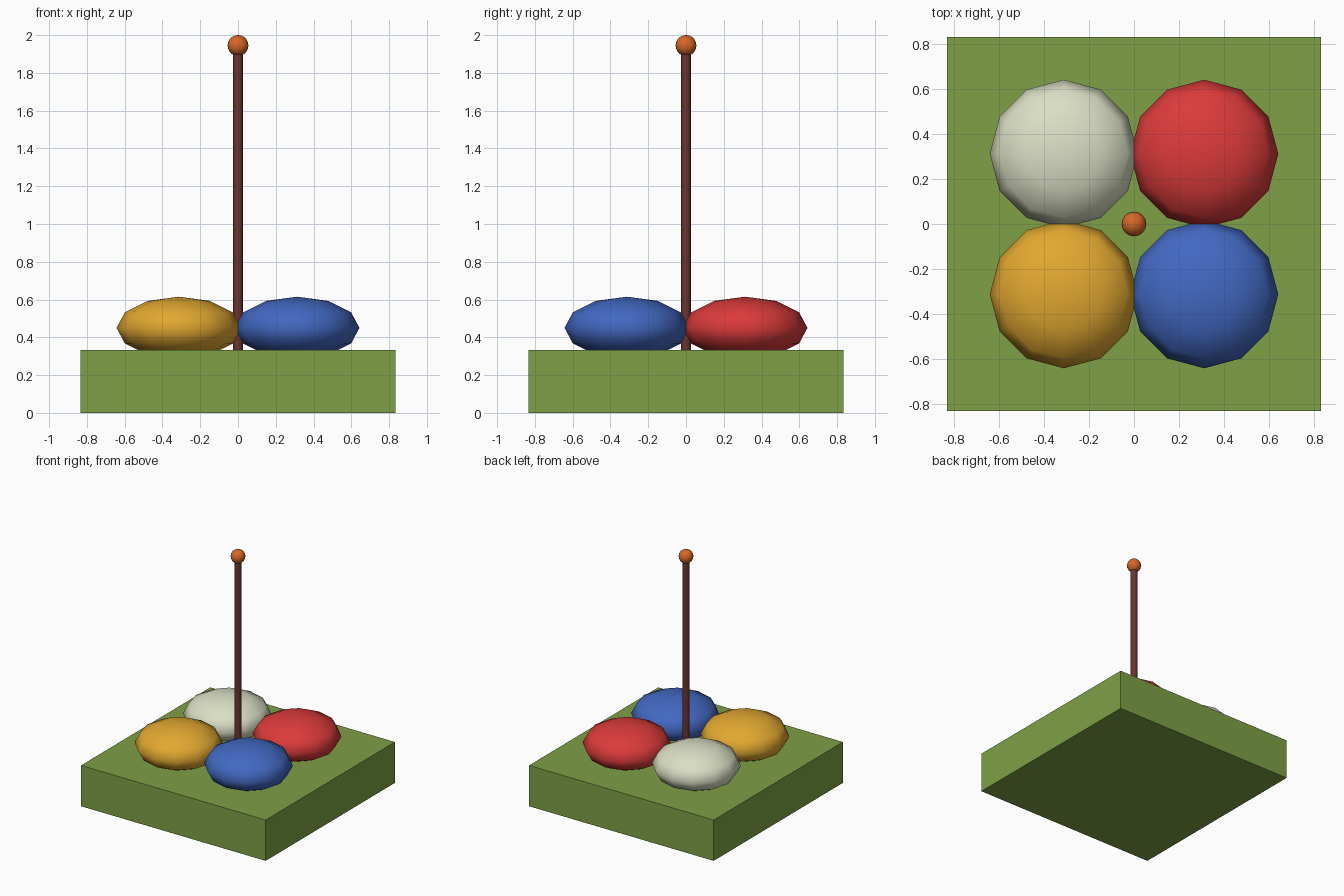
import bpy

if "Cube" in bpy.data.objects:
    bpy.data.objects.remove(bpy.data.objects["Cube"])


def material(name, rgb):
    # sRGB 0-255 to linear
    lin = [((c / 255 + 0.055) / 1.055) ** 2.4 if c > 10 else c / 255 / 12.92 for c in rgb]
    m = bpy.data.materials.new(name)
    m.diffuse_color = (*lin, 1)
    m.use_nodes = True
    m.node_tree.nodes["Principled BSDF"].inputs["Base Color"].default_value = m.diffuse_color
    return m


def finish(name, mat, smooth=True):
    ob = bpy.context.object
    ob.name = name
    ob.data.materials.append(mat)
    bpy.ops.object.transform_apply(location=False, rotation=False, scale=True)
    if smooth:
        bpy.ops.object.shade_smooth()
    return ob


def ball(name, mat, loc, r, rz, segments, rings):
    bpy.ops.mesh.primitive_uv_sphere_add(segments=segments, ring_count=rings, radius=1, location=loc)
    bpy.context.object.scale = (r, r, rz)
    finish(name, mat)


# square base
bpy.ops.mesh.primitive_cube_add(size=1, location=(0, 0, 0.1667))
bpy.context.object.scale = (1.6667, 1.6667, 0.3333)
finish("base", material("green", (126, 160, 70)), smooth=False)

# four flattened balls, half sunk into the base
C = 0.313
for name, rgb, sx, sy in (
    ("cream", (219, 223, 196), -1, 1),
    ("red", (220, 58, 58), 1, 1),
    ("yellow", (226, 168, 48), -1, -1),
    ("blue", (66, 104, 194), 1, -1),
):
    ball(name + "_cushion", material(name, rgb), (sx * C, sy * C, 0.45), 0.33, 0.165, 12, 6)

# thin post with a round knob
bpy.ops.mesh.primitive_cylinder_add(vertices=12, radius=0.026, depth=1.64, location=(0, 0, 1.12))
finish("post", material("dark brown", (108, 52, 46)), smooth=False)
bpy.ops.object.shade_smooth_by_angle(angle=0.7)
ball("knob", material("orange", (216, 104, 38)), (0, 0, 1.945), 0.055, 0.055, 16, 10)
